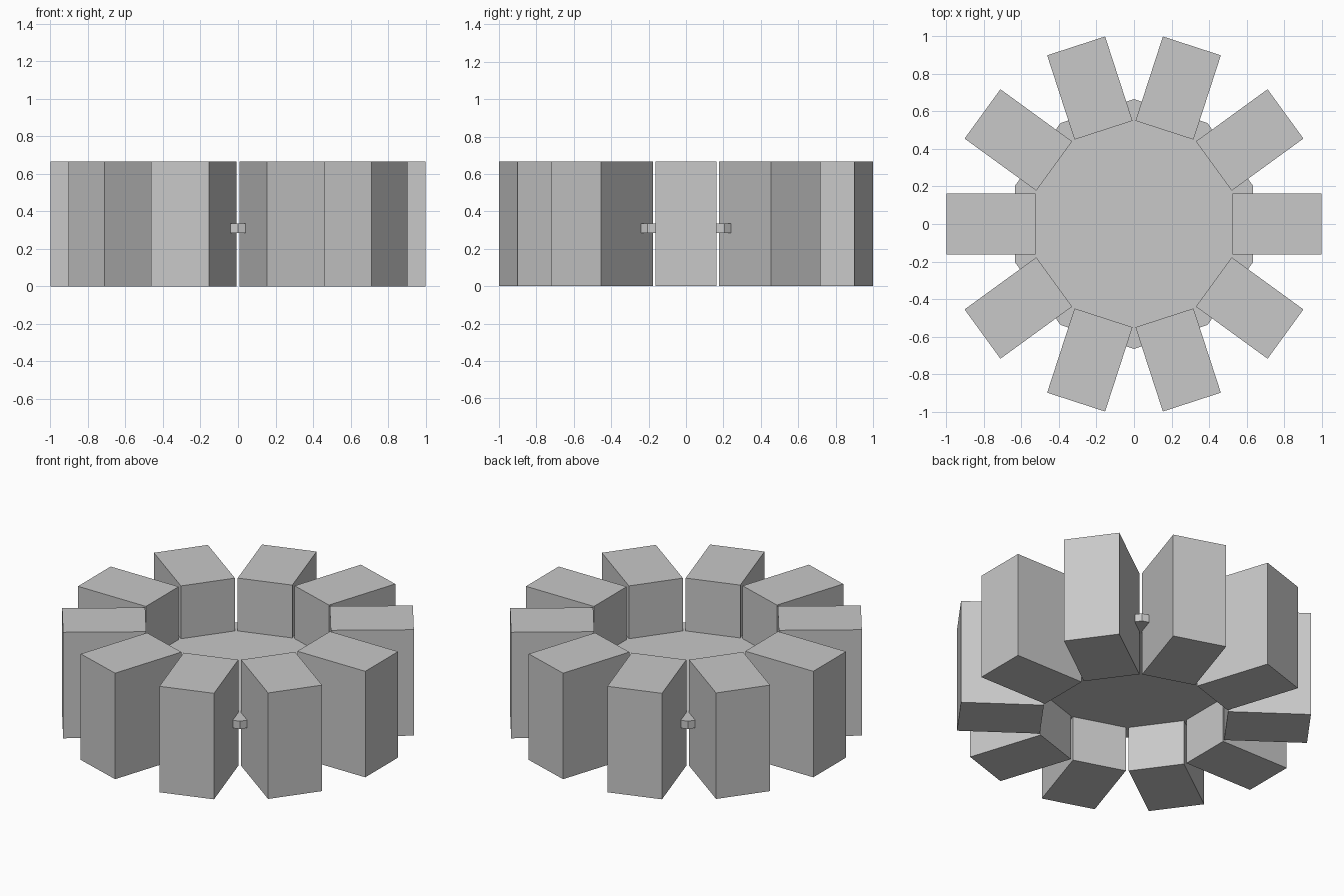
import bpy, math
from mathutils import Matrix

if "Cube" in bpy.data.objects:
    bpy.data.objects.remove(bpy.data.objects["Cube"])

COUNT = 10
INNER, OUTER = 0.526, 0.9987   # radial extent of each block
WIDTH, HEIGHT = 0.325, 0.666
DISC_RADIUS, DISC_BOTTOM, DISC_TOP = 0.666, 0.285, 0.334

grey = bpy.data.materials.new("light grey")
grey.diffuse_color = (0.58, 0.58, 0.58, 1)
grey.use_nodes = True
grey.node_tree.nodes["Principled BSDF"].inputs["Base Color"].default_value = grey.diffuse_color

# Ring of upright blocks pointing outward
for i in range(COUNT):
    bpy.ops.mesh.primitive_cube_add(size=1)
    block = bpy.context.object
    block.name = f"radial_block_{i + 1}"
    block.data.transform(
        Matrix.Rotation(i * math.tau / COUNT, 4, 'Z')
        @ Matrix.Translation(((INNER + OUTER) / 2, 0, HEIGHT / 2))
        @ Matrix.Diagonal((OUTER - INNER, WIDTH, HEIGHT, 1)))
    block.data.materials.append(grey)

# Ten-sided plate joining the blocks, corners in the gaps
bpy.ops.mesh.primitive_cylinder_add(vertices=COUNT, radius=DISC_RADIUS,
                                    depth=DISC_TOP - DISC_BOTTOM)
plate = bpy.context.object
plate.name = "centre_plate"
plate.data.transform(Matrix.Translation((0, 0, (DISC_TOP + DISC_BOTTOM) / 2)))
plate.data.materials.append(grey)
